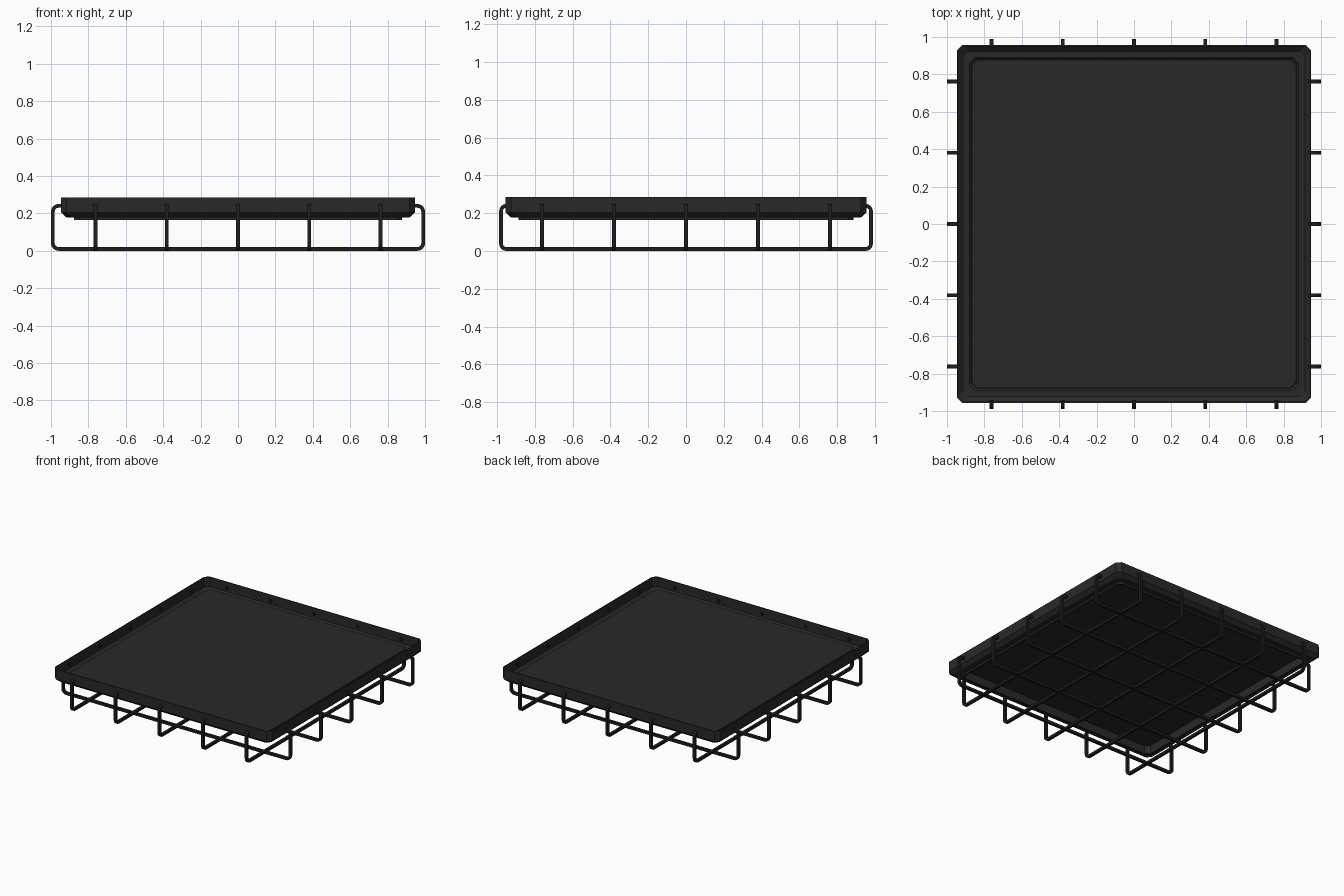
import bpy, bmesh, math
from mathutils import Vector

if "Cube" in bpy.data.objects:
    bpy.data.objects.remove(bpy.data.objects["Cube"])


def material(name, v):
    m = bpy.data.materials.new(name)
    m.diffuse_color = (v, v, v, 1)
    m.use_nodes = True
    m.node_tree.nodes["Principled BSDF"].inputs["Base Color"].default_value = m.diffuse_color
    return m


TRAY = material("charcoal tray", 0.022)
WIRE = material("black wire", 0.013)


def make_object(name, bm, mat):
    bmesh.ops.recalc_face_normals(bm, faces=bm.faces)
    me = bpy.data.meshes.new(name)
    bm.to_mesh(me)
    bm.free()
    me.materials.append(mat)
    ob = bpy.data.objects.new(name, me)
    bpy.context.collection.objects.link(ob)
    return ob


def ring(bm, x, z, c=0.03):
    """Rectangle with cut corners; y half-size is slightly larger than x."""
    y = x + 0.01
    pts = [(x, y - c), (x - c, y), (c - x, y), (-x, y - c),
           (-x, c - y), (c - x, -y), (x - c, -y), (x, c - y)]
    return [bm.verts.new((px, py, z)) for px, py in pts]


def bridge(bm, a, b):
    n = len(a)
    for i in range(n):
        bm.faces.new((a[i], a[(i + 1) % n], b[(i + 1) % n], b[i]))


def lofted(name, profile, mat, closed):
    bm = bmesh.new()
    rings = [ring(bm, x, z) for x, z in profile]
    for a, b in zip(rings, rings[1:]):
        bridge(bm, a, b)
    if closed:
        bridge(bm, rings[-1], rings[0])
    else:
        bm.faces.new(rings[0])
        bm.faces.new(rings[-1])
    return make_object(name, bm, mat)


# Tray rim: thin folded sheet with chamfered foot, inward ledge and short lip
lofted("tray_rim", [(0.947, 0.285), (0.947, 0.205), (0.917, 0.178), (0.877, 0.178),
                    (0.877, 0.164), (0.868, 0.164), (0.868, 0.170), (0.880, 0.185),
                    (0.913, 0.185), (0.940, 0.209), (0.940, 0.285)],
       TRAY, True)
# Raised floor pan, hollow underneath
lofted("floor_pan", [(0.863, 0.228), (0.863, 0.164), (0.870, 0.164), (0.870, 0.230),
                     (0.866, 0.235)], TRAY, False)


# Basket wires: bent square rods hooked into the rim
def wire_path(half, end, r=0.03, lo=0.01, hi=0.24):
    side = [(end, hi)]
    for cz, a0, a1 in ((hi - r, 90, 0), (lo + r, 0, -90)):
        for k in range(5):
            a = math.radians(a0 + (a1 - a0) * k / 4)
            side.append((half - r + r * math.cos(a), cz + r * math.sin(a)))
    return side + [(-u, z) for u, z in reversed(side)]


def wire(name, path, offset, along_x, rad=0.0142, sides=4):
    bm = bmesh.new()
    rings = []
    for i, (u, z) in enumerate(path):
        p, q = path[max(i - 1, 0)], path[min(i + 1, len(path) - 1)]
        t = Vector((q[0] - p[0], q[1] - p[1])).normalized()
        loop = []
        for k in range(sides):
            a = 2 * math.pi * (k + 0.5) / sides
            uu = u - t.y * rad * math.cos(a)
            zz = z + t.x * rad * math.cos(a)
            w = offset + rad * math.sin(a)
            loop.append(bm.verts.new((uu, w, zz) if along_x else (w, uu, zz)))
        rings.append(loop)
    for a, b in zip(rings, rings[1:]):
        bridge(bm, a, b)
    bm.faces.new(rings[0])
    bm.faces.new(rings[-1])
    make_object(name, bm, WIRE)


for i in range(-2, 3):
    wire(f"cross_wire_{i + 3}", wire_path(0.99, 0.93), i * 0.381, True)
    wire(f"long_wire_{i + 3}", wire_path(0.98, 0.94), i * 0.381, False)
